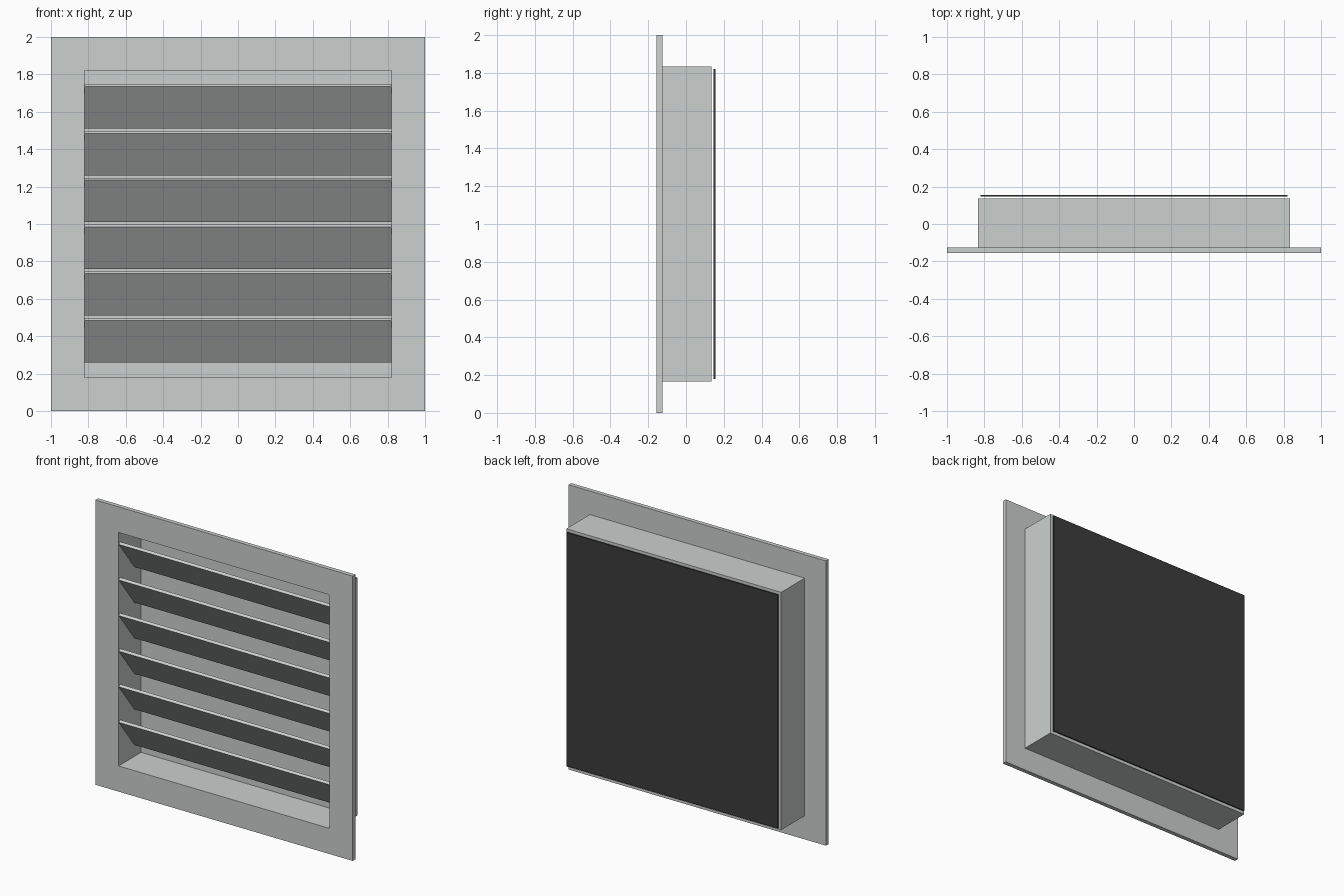
import bpy
import bmesh

cube = bpy.data.objects.get("Cube")
if cube:
    bpy.data.objects.remove(cube, do_unlink=True)


def make_material(name, colour):
    mat = bpy.data.materials.new(name)
    mat.use_nodes = True
    mat.diffuse_color = colour
    mat.node_tree.nodes["Principled BSDF"].inputs["Base Color"].default_value = colour
    return mat


GREY = make_material("light grey metal", (0.60, 0.63, 0.62, 1))
DARK = make_material("dark mesh", (0.045, 0.045, 0.045, 1))

MID = 1.0       # height of the centre
INNER = 0.82    # half width of the opening
OUTER = 0.835   # half width of the duct


def finish(name, bm, mat):
    bmesh.ops.recalc_face_normals(bm, faces=bm.faces)
    mesh = bpy.data.meshes.new(name)
    bm.to_mesh(mesh)
    bm.free()
    mesh.materials.append(mat)
    obj = bpy.data.objects.new(name, mesh)
    bpy.context.collection.objects.link(obj)
    return obj


def square_frame(name, outer, inner, front, back, mat):
    """Square ring with a square hole, running from front to back along y."""
    bm = bmesh.new()
    corners = [(-1, -1), (1, -1), (1, 1), (-1, 1)]
    loops = [[bm.verts.new((sx * r, y, MID + sz * r)) for sx, sz in corners]
             for r, y in ((outer, front), (outer, back), (inner, back), (inner, front))]
    for k in range(4):
        a, b = loops[k], loops[(k + 1) % 4]
        for i in range(4):
            j = (i + 1) % 4
            bm.faces.new((a[i], a[j], b[j], b[i]))
    return finish(name, bm, mat)


def extrude_profile(name, profile, half, mat):
    """Closed (y, z) profile extruded across the width."""
    bm = bmesh.new()
    face = bm.faces.new([bm.verts.new((-half, y, z)) for y, z in profile])
    new = bmesh.ops.extrude_face_region(bm, geom=[face])["geom"]
    verts = [v for v in new if isinstance(v, bmesh.types.BMVert)]
    bmesh.ops.translate(bm, verts=verts, vec=(2 * half, 0, 0))
    return finish(name, bm, mat)


def plate(name, half, front, back, mat):
    low, high = MID - half, MID + half
    return extrude_profile(name, [(front, low), (back, low), (back, high), (front, high)], half, mat)


# Front flange and the duct behind it
square_frame("front_flange", 1.0, INNER, -0.155, -0.125, GREY)
square_frame("duct_walls", OUTER, INNER, -0.125, 0.136, GREY)

# Closed back of the duct and the separate dark panel behind it
plate("duct_back", INNER, 0.095, 0.136, GREY)
plate("rear_panel", INNER, 0.146, 0.155, DARK)

# Slats sloping down towards the back
for n in range(6):
    top = 0.485 + 0.25 * n
    profile = [(-0.152, top), (0.022, top - 0.225),
               (0.038, top - 0.213), (-0.136, top + 0.012)]
    extrude_profile(f"slat_{n + 1}", profile, INNER, GREY)
